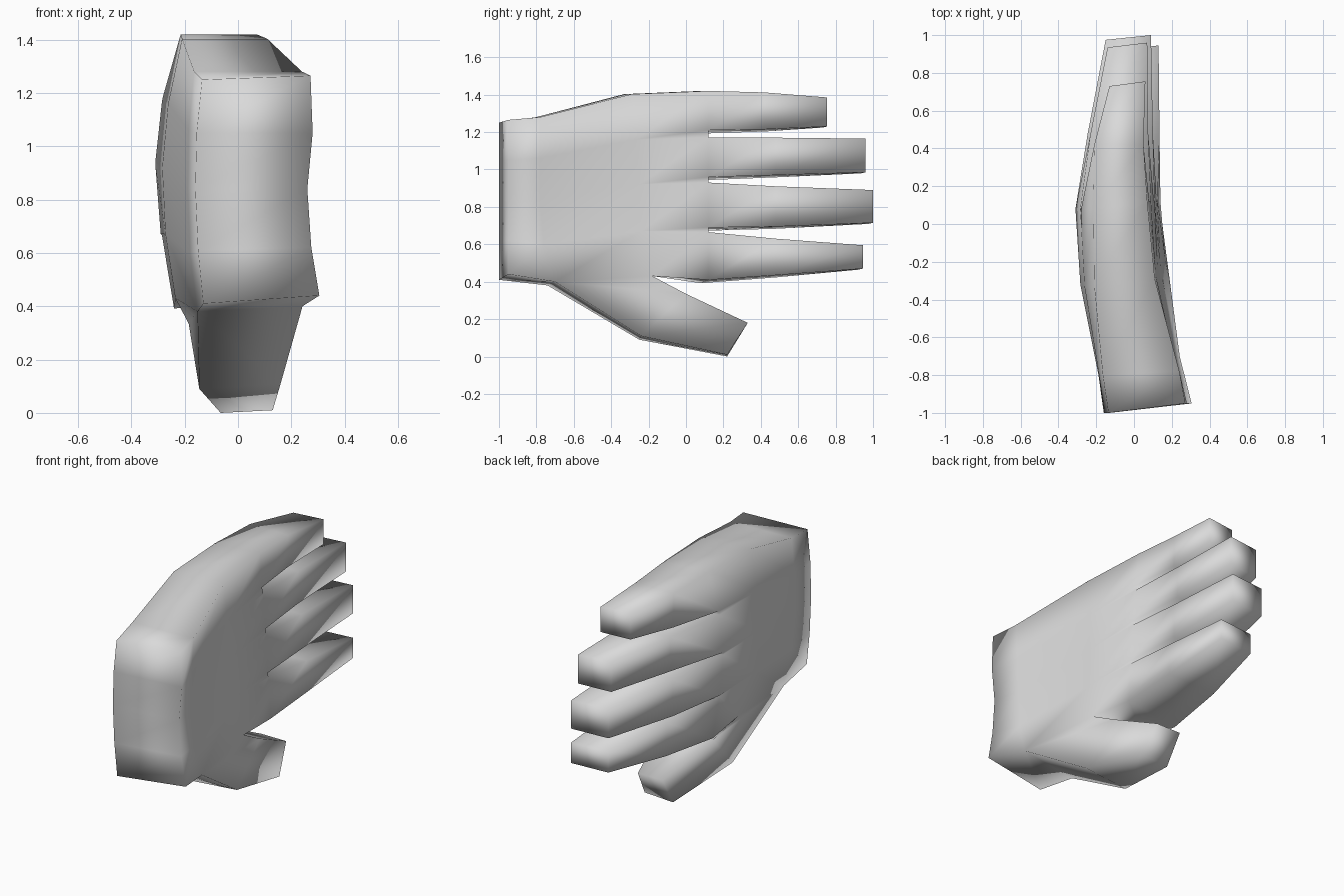
import bpy, bmesh

if "Cube" in bpy.data.objects:
    bpy.data.objects.remove(bpy.data.objects["Cube"])

skin = bpy.data.materials.new("light_grey")
skin.diffuse_color = (0.7, 0.7, 0.7, 1)
skin.use_nodes = True
skin.node_tree.nodes["Principled BSDF"].inputs["Base Color"].default_value = skin.diffuse_color

bm = bmesh.new()


def pair(y, z, back, palm, dy=0.0, dz=0.0):
    """Two vertices across the hand: back side (-x) and palm side (+x)."""
    return (bm.verts.new((back, y, z)), bm.verts.new((palm, y + dy, z + dz)))


def face(*verts):
    bm.faces.new(verts)


def skin_sides(a, b, c, d):
    """Back and palm quads over four pairs."""
    for s in (0, 1):
        face(a[s], b[s], c[s], d[s])


def edge_face(a, b):
    """Face through the thickness between two pairs."""
    face(a[0], b[0], b[1], a[1])


def tube(a, b, c, d):
    """Loft from section (a, b) to section (c, d)."""
    skin_sides(a, b, d, c)
    edge_face(a, c)
    edge_face(b, d)


# Palm rows, thumb edge to little finger edge: y, z, back x, palm x
wrist = [pair(-1, z, b, p, 0.05, dz) for z, b, p, dz in (
    (.41, -.13, .305, .03), (.61, -.15, .275, .01), (.84, -.16, .26, 0),
    (1.05, -.155, .28, 0), (1.25, -.135, .272, .015))]
heel = [pair(y, z, b, p, dy, dz) for y, z, b, p, dy, dz in (
    (-.74, .38, -.152, .242, .04, .02), (-.78, .6, -.18, .23, .02, 0),
    (-.8, .84, -.188, .22, .02, 0), (-.8, 1.06, -.185, .23, .02, 0),
    (-.8, 1.28, -.165, .24, .02, 0))]
knuckles = [pair(y, z, b, p, dy) for y, z, b, p, dy in (
    (-.18, .43, -.235, .165, 0), (-.29, .67, -.272, .14, .05), (-.32, .92, -.284, .125, .07),
    (-.33, 1.16, -.262, .115, .06), (-.33, 1.403, -.21, .11, .04))]

for row, nxt in ((wrist, heel), (heel, knuckles)):
    for j in range(4):
        skin_sides(row[j], row[j + 1], nxt[j + 1], nxt[j])
    edge_face(row[4], nxt[4])
edge_face(wrist[0], heel[0])
for j in range(4):
    edge_face(wrist[j], wrist[j + 1])

# Fingers: root edges (z, back x, palm x) then middle and tip (y, z low, z high, back x, palm x)
fingers = (
    ((.41, -.24, .14), (.665, -.285, .125), (.48, .435, .63, -.2, .135), (.945, .47, .595, -.11, .13)),
    ((.69, -.29, .12), (.93, -.31, .11), (.48, .695, .91, -.245, .1), (1.0, .715, .89, -.15, .09)),
    ((.96, -.31, .105), (1.17, -.285, .09), (.48, .97, 1.17, -.23, .075), (.96, .985, 1.165, -.14, .07)),
    ((1.21, -.28, .08), (1.42, -.215, .07), (.42, 1.215, 1.412, -.21, .05), (.755, 1.23, 1.385, -.13, .06)),
)
roots = []
for k, (lo, hi, mid, tip) in enumerate(fingers):
    # the lower edge sits a little lower on the back of the hand
    a = pair(.08, lo[0] - .018, lo[1], lo[2], .04, .018)
    b = pair(.08, hi[0], hi[1], hi[2], .04)
    roots.append((a, b))
    skin_sides(knuckles[k], knuckles[k + 1], b, a)
    for n, (y, z0, z1, back, palm) in enumerate((mid, tip)):
        dy, drop = (0.025, .006) if n else (0.0, .012)
        c = pair(y - dy, z0 - drop, back, palm, dy, drop)
        d = pair(y - dy, z1, back, palm, dy)
        tube(a, b, c, d)
        a, b = c, d
    edge_face(a, b)

# Outer edges of the hand and the webs between fingers
edge_face(knuckles[0], roots[0][0])
edge_face(knuckles[4], roots[3][1])
for j in (1, 2, 3):
    low, high = roots[j - 1][1], roots[j][0]
    for s in (0, 1):
        face(knuckles[j][s], high[s], low[s])
    edge_face(low, high)

# Thumb, grown from the lower edge of the palm
t1 = (pair(-.25, .09, -.145, .16, .01, .02), pair(0, .335, -.185, .15))
t2 = (pair(.22, 0, -.065, .13, 0, .01), pair(.33, .18, -.07, .1))
tube(heel[0], knuckles[0], *t1)
tube(*t1, *t2)
edge_face(*t2)

bmesh.ops.recalc_face_normals(bm, faces=bm.faces)
for f in bm.faces:
    f.smooth = True
mesh = bpy.data.meshes.new("hand")
bm.to_mesh(mesh)
bm.free()
mesh.materials.append(skin)
hand = bpy.data.objects.new("hand", mesh)
bpy.context.collection.objects.link(hand)
